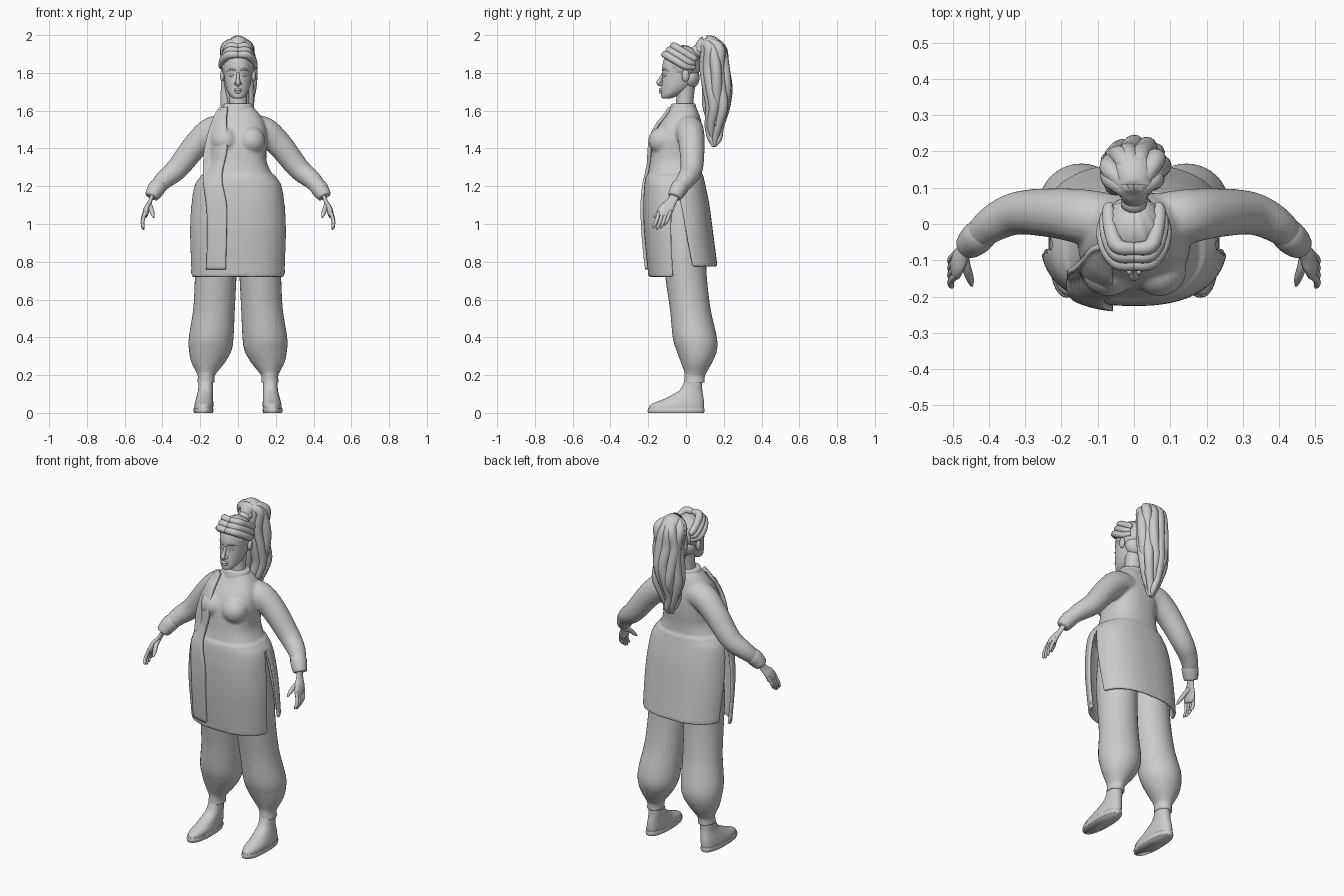
import bpy, bmesh, math, random
from mathutils import Vector

cube = bpy.data.objects.get("Cube")
if cube:
    bpy.data.objects.remove(cube, do_unlink=True)
random.seed(4)

clay = bpy.data.materials.new("clay_grey")
clay.use_nodes = True
clay.diffuse_color = (0.6, 0.6, 0.6, 1)
clay.node_tree.nodes["Principled BSDF"].inputs["Base Color"].default_value = (0.6, 0.6, 0.6, 1)


def finish(name, bm):
    bmesh.ops.recalc_face_normals(bm, faces=bm.faces)
    me = bpy.data.meshes.new(name)
    bm.to_mesh(me)
    bm.free()
    me.materials.append(clay)
    me.shade_smooth()
    ob = bpy.data.objects.new(name, me)
    bpy.context.collection.objects.link(ob)
    return ob


def spline(rows, n=6):
    """Catmull-Rom resampling of tuples of any length."""
    out = []
    for i in range(len(rows) - 1):
        a, b, c, d = rows[max(i - 1, 0)], rows[i], rows[i + 1], rows[min(i + 2, len(rows) - 1)]
        for k in range(n):
            t = k / n
            out.append(tuple(q + t * ((r - p) / 2 + t * (p - 2.5 * q + 2 * r - s / 2
                       + t * (1.5 * (q - r) + (s - p) / 2))) for p, q, r, s in zip(a, b, c, d)))
    return out + [tuple(rows[-1])]


def skin(name, rings, closed=True):
    bm = bmesh.new()
    vs = [[bm.verts.new(p) for p in r] for r in rings]
    m = len(vs[0])
    for a, b in zip(vs, vs[1:]):
        for j in range(m if closed else m - 1):
            k = (j + 1) % m
            bm.faces.new((a[j], a[k], b[k], b[j]))
    if closed:
        bm.faces.new(vs[0])
        bm.faces.new(vs[-1])
    return finish(name, bm)


def power(v, p):
    return math.copysign(abs(v) ** p, v)


def section(row, angles, p, side=1):
    z, cx, rx, front, back = row
    mid, half = (front + back) / 2, (back - front) / 2
    return [(side * (cx + rx * power(math.cos(a), p)), mid + half * power(math.sin(a), p), z) for a in angles]


def stack(name, rows, p=1.0, side=1, seg=40):
    """Horizontal sections: height, centre x, half width, front y, back y."""
    ang = [2 * math.pi * j / seg for j in range(seg)]
    return skin(name, [section(r, ang, p, side) for r in spline(rows)])


def tube(name, pts, side=1, flat=1.0, ref=(0, 1, 0), seg=16):
    """Points are x, y, z, radius; flat scales the radius across ref."""
    pts = spline(pts)
    cs = [Vector((side * q[0], q[1], q[2])) for q in pts]
    rings = []
    for i, c in enumerate(cs):
        t = (cs[min(i + 1, len(cs) - 1)] - cs[max(i - 1, 0)]).normalized()
        u = t.cross(Vector(ref)).normalized()
        v = t.cross(u)
        r = pts[i][3]
        rings.append([c + u * (r * flat * math.cos(2 * math.pi * j / seg))
                      + v * (r * math.sin(2 * math.pi * j / seg)) for j in range(seg)])
    return skin(name, rings)


def ball(name, c, r, seg=24):
    bm = bmesh.new()
    bmesh.ops.create_uvsphere(bm, u_segments=seg, v_segments=seg // 2, radius=1)
    for v in bm.verts:
        v.co = Vector([c[k] + r[k] * v.co[k] for k in range(3)])
    return finish(name, bm)


def solidify(ob, thick, offset=-1):
    m = ob.modifiers.new("Thickness", "SOLIDIFY")
    m.thickness, m.offset = thick, offset
    return ob


# Tunic: closed bodice, then front and back panels with side slits
P = 0.82
tunic_rows = [(1.63, 0, .07, -.07, .045), (1.58, 0, .115, -.1, .07), (1.52, 0, .145, -.145, .085),
              (1.45, 0, .155, -.175, .09), (1.38, 0, .15, -.185, .088), (1.32, 0, .155, -.192, .083),
              (1.25, 0, .19, -.205, .085), (1.2, 0, .222, -.212, .095), (1.1, 0, .24, -.217, .115),
              (.95, 0, .25, -.212, .135), (.72, 0, .245, -.19, .165)]
dense = spline(tunic_rows, 10)
parts = [stack("tunic", tunic_rows[:8], P)]
for name, start, hem in (("front_panel", math.pi, .72), ("back_panel", 0, .76)):
    rings = []
    for r in dense:
        if hem - .001 <= r[0] <= 1.26:
            gap = .23 * max(0, min(1, (1.22 - r[0]) / .45)) ** .7
            rings.append(section(r, [start + gap + (math.pi - 2 * gap) * j / 40 for j in range(41)], P))
    parts.append(solidify(skin(name, rings, False), .018, 0))
arm = [(.07, .01, 1.5, .075), (.14, .02, 1.49, .076), (.22, .03, 1.42, .069), (.32, .03, 1.295, .06),
       (.39, .0, 1.235, .051), (.435, -.04, 1.185, .04)]
for s in (1, -1):
    parts.append(tube("sleeve", arm, s))
    parts.append(ball("bust", (s * .07, -.125, 1.44), (.075, .075, .075)))

# Merge the garment into one continuous cloth surface
bpy.ops.object.select_all(action="DESELECT")
for ob in parts:
    ob.select_set(True)
bpy.context.view_layer.objects.active = parts[0]
bpy.ops.object.convert(target="MESH")
bpy.ops.object.join()
tunic = bpy.context.object
rm = tunic.modifiers.new("Merge", "REMESH")
rm.mode, rm.voxel_size, rm.use_smooth_shade = "VOXEL", .008, True
sm = tunic.modifiers.new("Soften", "SMOOTH")
sm.factor, sm.iterations = .5, 6


# Scarf hanging down the right side of the chest
def front_y(x, z):
    _, _, rx, f, b = min(dense, key=lambda r: abs(r[0] - z))
    c = min(abs(x) / rx, .93) ** (1 / P)
    return (f + b) / 2 - (b - f) / 2 * (1 - c * c) ** (P / 2)


scarf = []
for z, xa, xb in spline([(1.615, -.1, -.055), (1.55, -.135, -.06), (1.4, -.178, -.058), (1.25, -.183, -.085),
                         (1.1, -.165, -.06), (.95, -.16, -.06), (.76, -.165, -.065)], 8):
    xs = [xa + (xb - xa) * j / 10 for j in range(11)]
    scarf.append([(x, front_y(x, z) - .018, z) for x in xs])
solidify(skin("scarf", scarf, False), .016, 0)

# Collar and neck
stack("collar", [(1.575, 0, .092, -.092, .062), (1.6, 0, .086, -.088, .058), (1.63, 0, .078, -.08, .052),
                 (1.637, 0, .07, -.072, .048)])
stack("neck", [(1.58, 0, .056, -.06, .045), (1.65, 0, .048, -.052, .04), (1.74, 0, .052, -.05, .05)])

# Trousers and shoes
trouser_rows = [(1.15, .09, .1, -.13, .06), (.9, .11, .113, -.13, .1), (.72, .118, .11, -.11, .11),
                (.55, .127, .11, -.085, .13), (.4, .142, .118, -.07, .163), (.33, .147, .112, -.05, .163),
                (.27, .157, .09, -.028, .14), (.22, .165, .058, -.01, .112), (.195, .168, .045, -.008, .1),
                (.16, .17, .045, -.01, .098)]
shoe_rows = [(.022, .182, .05, -.198, .094), (.045, .18, .05, -.185, .096), (.07, .178, .046, -.125, .094),
             (.095, .175, .042, -.075, .09), (.125, .172, .039, -.03, .086), (.18, .17, .038, -.004, .086)]
sole_rows = [(0, .183, .05, -.2, .095), (.012, .183, .053, -.203, .098), (.026, .183, .051, -.2, .096)]
for s, tag in ((1, "left"), (-1, "right")):
    stack(tag + "_trouser", trouser_rows, 1, s)
    stack(tag + "_shoe", shoe_rows, .9, s)
    stack(tag + "_sole", sole_rows, .85, s)

    # Cuff and hand
    tube(tag + "_cuff", [(.415, -.022, 1.207, .043), (.43, -.036, 1.19, .046), (.45, -.054, 1.158, .041),
                         (.457, -.06, 1.145, .036)], s)
    tube(tag + "_palm", [(.45, -.055, 1.16, .025), (.465, -.075, 1.12, .026), (.482, -.1, 1.085, .037),
                         (.49, -.118, 1.055, .038), (.493, -.123, 1.04, .028)], s, .42)
    for k in range(4):
        y, long = -.152 + .02 * k, (.066, .075, .07, .055)[k]
        z = 1.043 + .002 * k
        tube(tag + "_finger", [(.491, y + .01, z + .02, .01), (.505, y - .006, z - long * .45, .0095),
                               (.503, y - .018, z - long * .85, .008), (.498, y - .021, z - long, .003)], s, seg=10)
    tube(tag + "_thumb", [(.47, -.085, 1.105, .014), (.462, -.12, 1.085, .013), (.452, -.15, 1.055, .011),
                          (.447, -.17, 1.035, .004)], s, seg=10)

# Head and face
stack("head", [(1.664, 0, .018, -.122, -.085), (1.672, 0, .034, -.131, -.06), (1.695, 0, .052, -.132, -.01),
               (1.735, 0, .066, -.129, .04), (1.785, 0, .073, -.124, .06), (1.84, 0, .075, -.125, .07),
               (1.9, 0, .062, -.105, .06), (1.93, 0, .03, -.07, .03)])
tube("nose", [(0, -.12, 1.8, .007), (0, -.134, 1.77, .009), (0, -.144, 1.748, .013), (0, -.13, 1.733, .008)])
tube("upper_lip", [(-.026, -.116, 1.708, .003), (0, -.136, 1.712, .008), (.026, -.116, 1.708, .003)], ref=(0, 0, 1))
tube("lower_lip", [(-.022, -.118, 1.704, .003), (0, -.134, 1.699, .009), (.022, -.118, 1.704, .003)], ref=(0, 0, 1))
for s, tag in ((1, "left"), (-1, "right")):
    ball(tag + "_nostril", (s * .012, -.13, 1.743), (.009, .011, .008), 12)
    ball(tag + "_eye", (s * .031, -.109, 1.788), (.015, .011, .008), 16)
    tube(tag + "_brow", [(s * .012, -.123, 1.812, .004), (s * .034, -.114, 1.819, .005),
                         (s * .056, -.089, 1.81, .003)], ref=(0, 0, 1))
    ball(tag + "_ear", (s * .083, -.002, 1.785), (.012, .02, .032), 16)

    # Swept rolls of hair around the hairline
    for k in range(3):
        up = .022 * k
        tube(tag + "_hair_roll", [(0, -.112 + up, 1.895 + up, .017), (s * .045, -.105 + up, 1.895 + up, .021),
                                  (s * (.078 - up / 3), -.06 + up, 1.868 + up, .02),
                                  (s * (.084 - up / 3), -.005 + up, 1.835 + up, .018),
                                  (s * .06, .045, 1.83 + up, .014)], s * s)

# Hair cap, combed in ridges toward the ponytail
cap = ball("hair_cap", (0, -.015, 1.845), (.088, .092, .1), 64)
for v in cap.data.vertices:
    d = v.co - Vector((0, -.015, 1.845))
    ridge = math.sin(14 * math.atan2(d.x, .66 * d.y - .75 * d.z))
    v.co += d * (.02 * ridge)
ball("nape_hair", (0, .02, 1.775), (.07, .052, .06))
tube("hair_tie", [(0, .045, 1.9, .03), (0, .06, 1.912, .036), (0, .078, 1.925, .03)], ref=(1, 0, 0))

# Ponytail: a core wrapped in wavy locks
spine = [(0, .06, 1.91, .025), (0, .1, 1.955, .04), (0, .145, 1.93, .055), (0, .153, 1.83, .06),
         (0, .16, 1.72, .06), (0, .165, 1.62, .052), (0, .155, 1.52, .037), (0, .15, 1.45, .02), (0, .143, 1.41, .005)]
tube("ponytail_core", spine, flat=1.15, ref=(0, 1, .01))
for k in range(11):
    a = 2 * math.pi * k / 11
    phase, reach = random.uniform(0, 6.28), random.choice((7, 8, 9, 9))
    lock = []
    for i, (x, y, z, r) in enumerate(spine[:reach]):
        wave = .01 * math.sin(1.9 * i + phase)
        spread = r * (.95 if i > 1 else .4)
        lock.append((math.cos(a) * spread * 1.15 + wave, y + math.sin(a) * spread * .9 + wave * .7,
                     z + (.012 * math.sin(a) if i == 1 else 0), .006 if i == reach - 1 else .012 + r * .28))
    tube("ponytail_lock", lock, ref=(1, .1, 0), seg=12)
